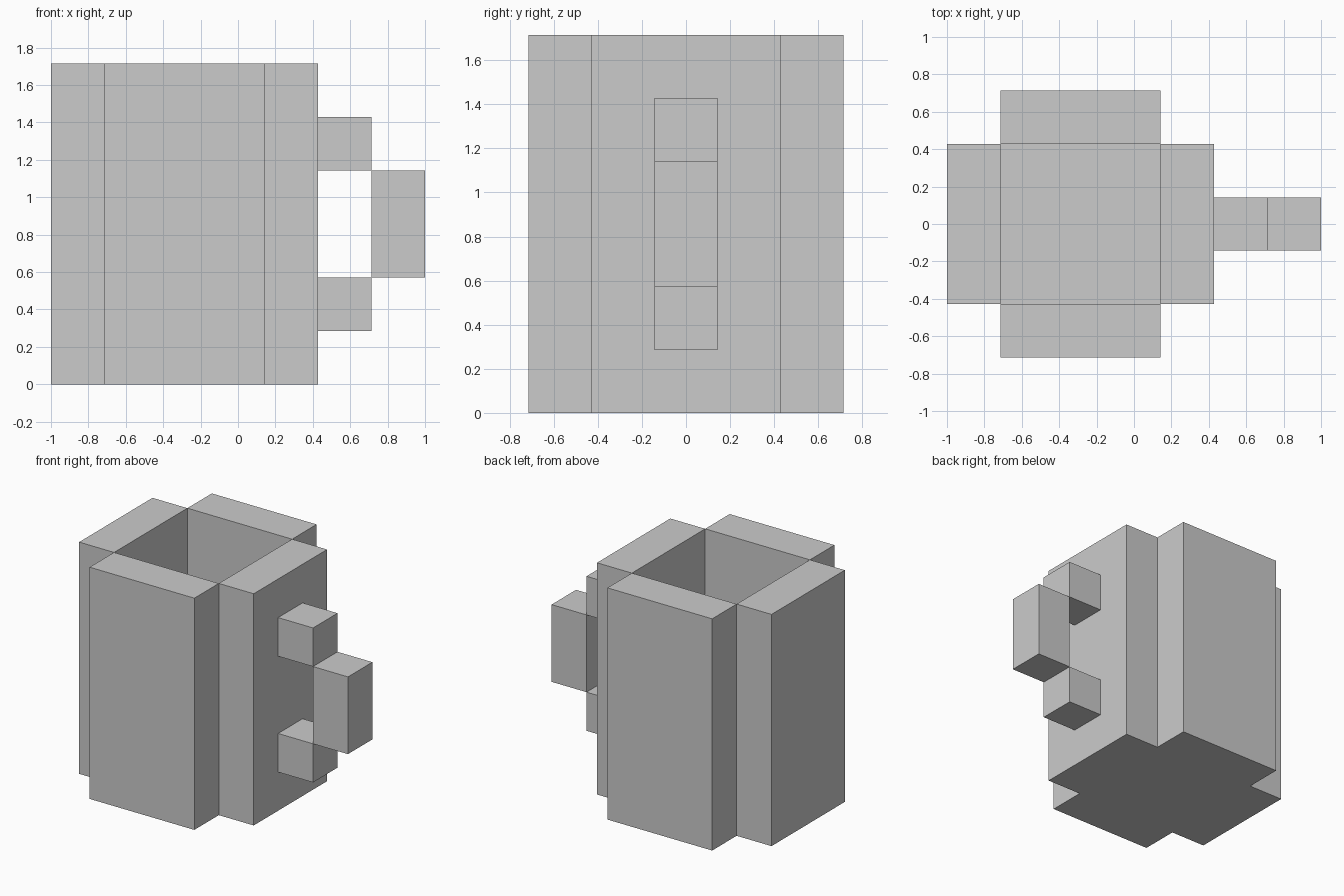
import bpy

cube = bpy.data.objects.get("Cube")
if cube:
    bpy.data.objects.remove(cube, do_unlink=True)

U = 1 / 7  # block unit

grey = bpy.data.materials.new("plain grey")
grey.use_nodes = True
colour = (0.6, 0.6, 0.6, 1)
grey.diffuse_color = colour
for node in grey.node_tree.nodes:
    if node.type == 'BSDF_PRINCIPLED':
        node.inputs["Base Color"].default_value = colour


def block(name, low, high):
    """Axis-aligned box between two corners given in block units."""
    centre = [(a + b) / 2 * U for a, b in zip(low, high)]
    bpy.ops.mesh.primitive_cube_add(size=1, location=centre)
    obj = bpy.context.object
    obj.name = name
    obj.scale = [(b - a) * U for a, b in zip(low, high)]
    bpy.ops.object.transform_apply(location=False, rotation=False, scale=True)
    obj.data.materials.append(grey)


# Mug walls, meeting only along their inner corner edges
block("right_wall", (-7, -3, 0), (-5, 3, 12))
block("left_wall", (1, -3, 0), (3, 3, 12))
block("front_wall", (-5, -5, 0), (1, -3, 12))
block("back_wall", (-5, 3, 0), (1, 5, 12))

# Floor inside the walls
block("floor", (-5, -3, 0), (1, 3, 2))

# Handle: two stubs and an upright grip
block("handle_upper_stub", (3, -1, 8), (5, 1, 10))
block("handle_lower_stub", (3, -1, 2), (5, 1, 4))
block("handle_grip", (5, -1, 4), (7, 1, 8))
